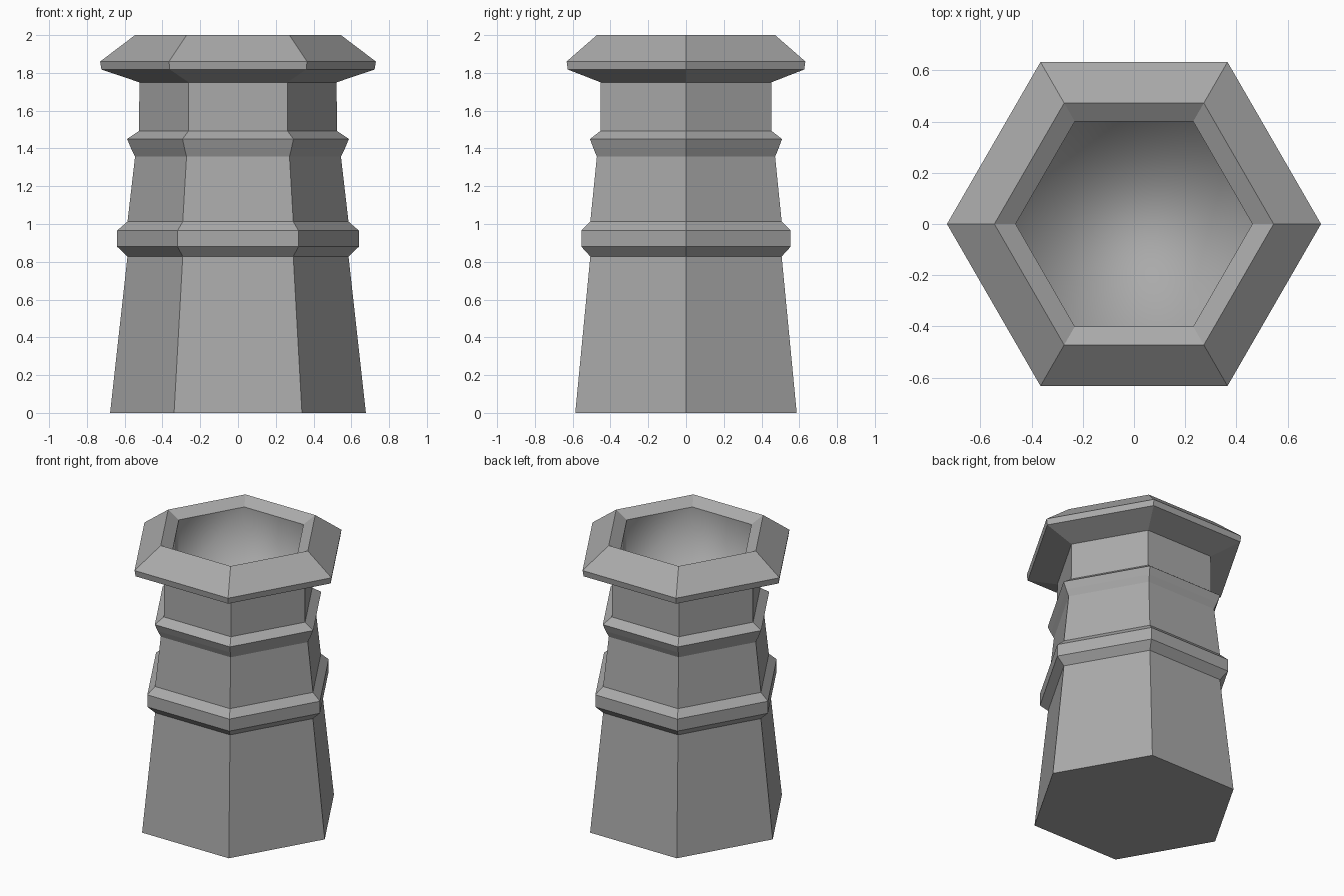
import bpy
import bmesh
from math import cos, sin, pi

cube = bpy.data.objects.get("Cube")
if cube:
    bpy.data.objects.remove(cube, do_unlink=True)

SIDES = 6

# Outer wall, from the foot up to the rim: (corner radius, height)
OUTER = [
    (0.677, 0.0), (0.585, 0.828),                                # tapered foot
    (0.64, 0.88), (0.64, 0.965), (0.585, 1.013),                 # lower band
    (0.545, 1.357), (0.566, 1.40), (0.587, 1.45), (0.524, 1.492),  # upper band
    (0.522, 1.75), (0.723, 1.818), (0.73, 1.86), (0.545, 2.0),   # neck and lip
]
# Hollow, from the bevelled mouth down to the floor
INNER = [(0.462, 1.95), (0.462, 1.55)]

clay = bpy.data.materials.new("grey_clay")
clay.use_nodes = True
colour = (0.4, 0.4, 0.4, 1.0)
clay.diffuse_color = colour
clay.node_tree.nodes["Principled BSDF"].inputs["Base Color"].default_value = colour


def add_ring(bm, radius, z):
    angles = [2 * pi * i / SIDES for i in range(SIDES)]
    return [bm.verts.new((radius * cos(a), radius * sin(a), z)) for a in angles]


def bridge(bm, low, high, smooth):
    for i in range(SIDES):
        j = (i + 1) % SIDES
        face = bm.faces.new((low[i], low[j], high[j], high[i]))
        face.smooth = smooth


bm = bmesh.new()
rings = [add_ring(bm, r, z) for r, z in OUTER + INNER]

# Flat outer walls and mouth, smooth hollow
for k in range(len(rings) - 1):
    bridge(bm, rings[k], rings[k + 1], smooth=k >= len(OUTER))

# Closed underside and hollow floor
bm.faces.new(list(reversed(rings[0])))
floor = bm.faces.new(rings[-1])
floor.smooth = True

# Crisp edge where the mouth meets the hollow
mouth = rings[len(OUTER)]
for i in range(SIDES):
    bm.edges.get((mouth[i], mouth[(i + 1) % SIDES])).smooth = False

mesh = bpy.data.meshes.new("chimney_pot")
bm.to_mesh(mesh)
bm.free()
mesh.materials.append(clay)
pot = bpy.data.objects.new("chimney_pot", mesh)
bpy.context.collection.objects.link(pot)
